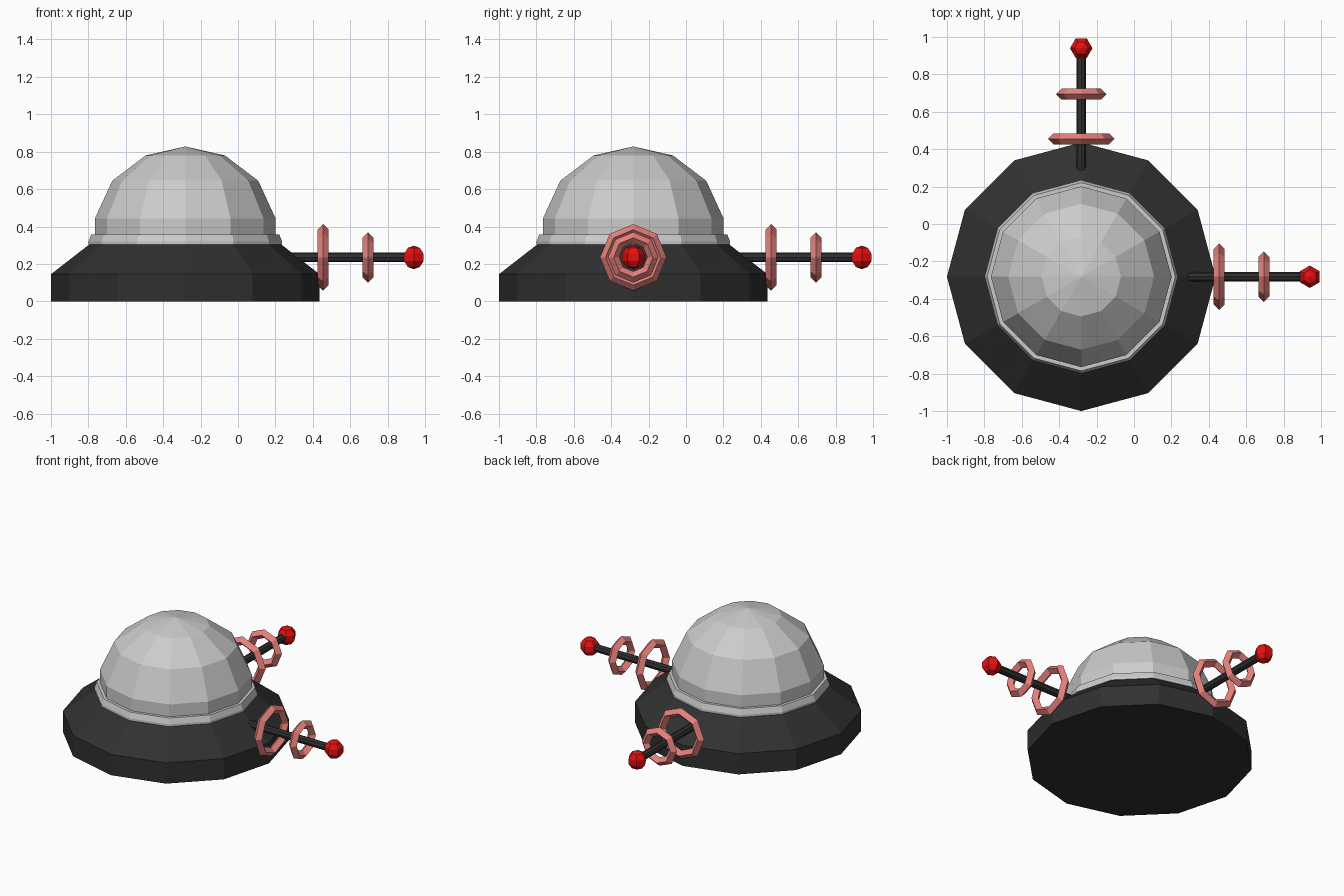
import bpy, bmesh
from math import radians, cos, sin, pi
from mathutils import Matrix, Vector

if "Cube" in bpy.data.objects:
    bpy.data.objects.remove(bpy.data.objects["Cube"])

C = Vector((-0.282, -0.282, 0))   # axis of the dome
ARM_Z = 0.235


def material(name, rgb):
    m = bpy.data.materials.new(name)
    m.diffuse_color = (*rgb, 1)
    m.use_nodes = True
    m.node_tree.nodes["Principled BSDF"].inputs["Base Color"].default_value = m.diffuse_color
    return m


BLACK = material("black", (0.03, 0.03, 0.03))
RED = material("red", (0.8, 0.005, 0.005))
PINK = material("pink", (0.8, 0.22, 0.2))


def finish(name, bm, mat=None):
    bmesh.ops.recalc_face_normals(bm, faces=bm.faces)
    me = bpy.data.meshes.new(name)
    bm.to_mesh(me)
    bm.free()
    if mat:
        me.materials.append(mat)
    ob = bpy.data.objects.new(name, me)
    bpy.context.collection.objects.link(ob)
    return ob


def lathe(name, profile, sides, matrix, mat=None, closed=False):
    """Revolve (radius, height) points around local z."""
    bm = bmesh.new()
    rings = []
    for r, z in profile:
        if r == 0:
            rings.append([bm.verts.new((0, 0, z))] * sides)
        else:
            rings.append([bm.verts.new((r * cos(2 * pi * i / sides), r * sin(2 * pi * i / sides), z))
                          for i in range(sides)])
    pairs = list(zip(rings, rings[1:]))
    if closed:
        pairs.append((rings[-1], rings[0]))
    for a, b in pairs:
        for i in range(sides):
            j = (i + 1) % sides
            bm.faces.new(list(dict.fromkeys((a[i], a[j], b[j], b[i]))))
    bm.transform(matrix)
    return finish(name, bm, mat)


# Body: dark base, collar band and faceted dome
body = Matrix.Translation(C)
lathe("base", [(0, 0), (0.718, 0), (0.718, 0.145), (0.512, 0.305), (0, 0.305)], 12, body, BLACK)
lathe("collar", [(0.47, 0.305), (0.517, 0.305), (0.517, 0.32), (0.503, 0.358), (0.47, 0.358)],
      12, body, closed=True)
lathe("dome", [(0.483, 0.305), (0.483, 0.443), (0.39, 0.645), (0.212, 0.78), (0, 0.828)], 12, body)

# Two antennas, one along +x and one along +y
for label, angle in (("right", 0), ("back", 90)):
    place = Matrix.Translation(C + Vector((0, 0, ARM_Z))) @ Matrix.Rotation(radians(angle), 4, "Z")
    along = place @ Matrix.Rotation(radians(90), 4, "Y")   # local z runs outward
    lathe(f"{label}_antenna_rod", [(0, 0.48), (0.026, 0.48), (0.026, 1.2), (0, 1.2)], 8, along, BLACK)

    # Diamond-section rings
    for size, dist, radius in (("large", 0.737, 0.148), ("small", 0.977, 0.105)):
        t = 0.03
        lathe(f"{label}_antenna_{size}_ring",
              [(radius + t, dist), (radius, dist + t), (radius - t, dist), (radius, dist - t)],
              8, along, PINK, closed=True)

    # Ball tip
    bm = bmesh.new()
    bmesh.ops.create_uvsphere(bm, u_segments=6, v_segments=5, radius=0.063,
                              matrix=place @ Matrix.Translation((1.222, 0, 0)))
    finish(f"{label}_antenna_tip", bm, RED)
